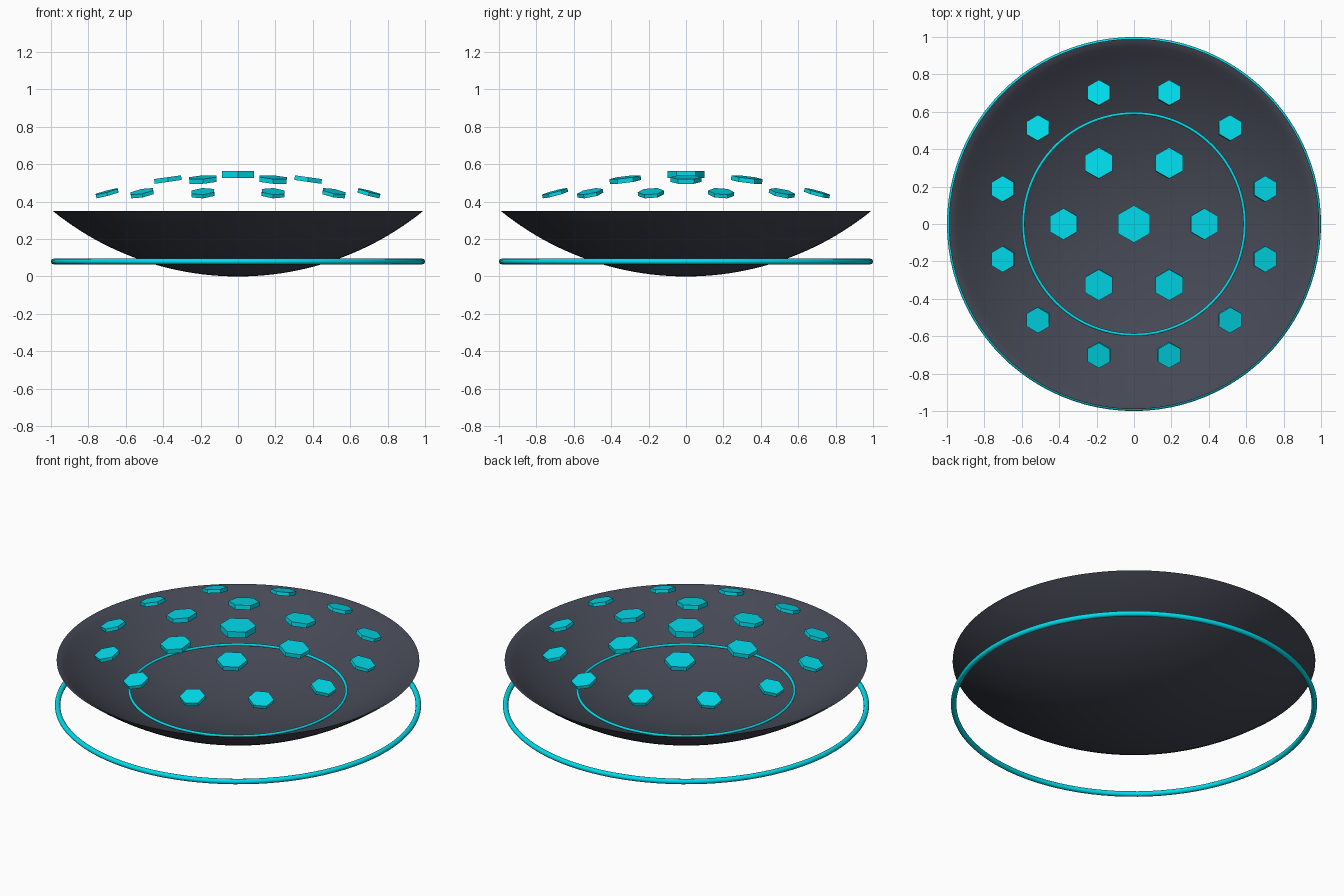
import bpy, bmesh, math
from mathutils import Vector, Matrix

if "Cube" in bpy.data.objects:
    bpy.data.objects.remove(bpy.data.objects["Cube"])


def material(name, color):
    m = bpy.data.materials.new(name)
    m.diffuse_color = (*color, 1)
    m.use_nodes = True
    m.node_tree.nodes["Principled BSDF"].inputs["Base Color"].default_value = m.diffuse_color
    return m


DARK = material("dark_shell", (0.06, 0.065, 0.09))
CYAN = material("cyan_glow", (0.0, 0.72, 0.84))


def finish(obj, name, mat, angle=35):
    obj.name = name
    obj.data.materials.append(mat)
    bpy.ops.object.select_all(action='DESELECT')
    obj.select_set(True)
    bpy.context.view_layer.objects.active = obj
    bpy.ops.object.shade_smooth_by_angle(angle=math.radians(angle))


# Dish: thin spherical cap, spun from an arc profile
RIM, DEPTH, WALL = 0.99, 0.35, 0.008
SPHERE = (RIM ** 2 + DEPTH ** 2) / (2 * DEPTH)
HALF = math.asin(RIM / SPHERE)


def arc(radius, steps=24):
    angles = [HALF * i / steps for i in range(steps + 1)]
    return [Vector((radius * math.sin(a), 0, SPHERE - radius * math.cos(a))) for a in angles]


inner = arc(SPHERE - WALL)
inner[-1].z = DEPTH
profile = arc(SPHERE) + inner[::-1]
bm = bmesh.new()
verts = [bm.verts.new(p) for p in profile]
edges = [bm.edges.new(pair) for pair in zip(verts, verts[1:])]
bmesh.ops.spin(bm, geom=verts + edges, cent=(0, 0, 0), axis=(0, 0, 1),
               angle=math.tau, steps=96, use_duplicate=False)
bmesh.ops.remove_doubles(bm, verts=bm.verts, dist=1e-4)
bmesh.ops.recalc_face_normals(bm, faces=bm.faces)
mesh = bpy.data.meshes.new("dish")
bm.to_mesh(mesh)
bm.free()
dish = bpy.data.objects.new("dish", mesh)
bpy.context.collection.objects.link(dish)
finish(dish, "dish", DARK)


# Rings: large outer hoop and fine inner hoop
def ring(name, major, minor, z):
    bpy.ops.mesh.primitive_torus_add(major_radius=major, minor_radius=minor, location=(0, 0, z),
                                     major_segments=96, minor_segments=12)
    finish(bpy.context.object, name, CYAN, 60)


ring("outer_ring", 0.985, 0.015, 0.08)
ring("inner_ring", 0.592, 0.008, 0.17)


# Floating hexagonal plates following a shallow dome
def plate(name, r, angle, size, thickness):
    bpy.ops.mesh.primitive_cylinder_add(vertices=6, radius=size, depth=thickness)
    obj = bpy.context.object
    x, y = r * math.cos(angle), r * math.sin(angle)
    tilt = math.atan(0.38 * r)
    axis = Vector((-math.sin(angle), math.cos(angle), 0))
    obj.matrix_world = (Matrix.Translation((x, y, 0.545 - 0.19 * r * r))
                        @ Matrix.Rotation(tilt, 4, axis))
    finish(obj, name, CYAN)


plate("hex_plate_centre", 0, 0, 0.1, 0.036)
for i in range(6):
    plate(f"hex_plate_inner_{i}", 0.375, math.radians(60 * i), 0.084, 0.025)
for i in range(12):
    plate(f"hex_plate_outer_{i}", 0.725, math.radians(15 + 30 * i), 0.07, 0.02)
